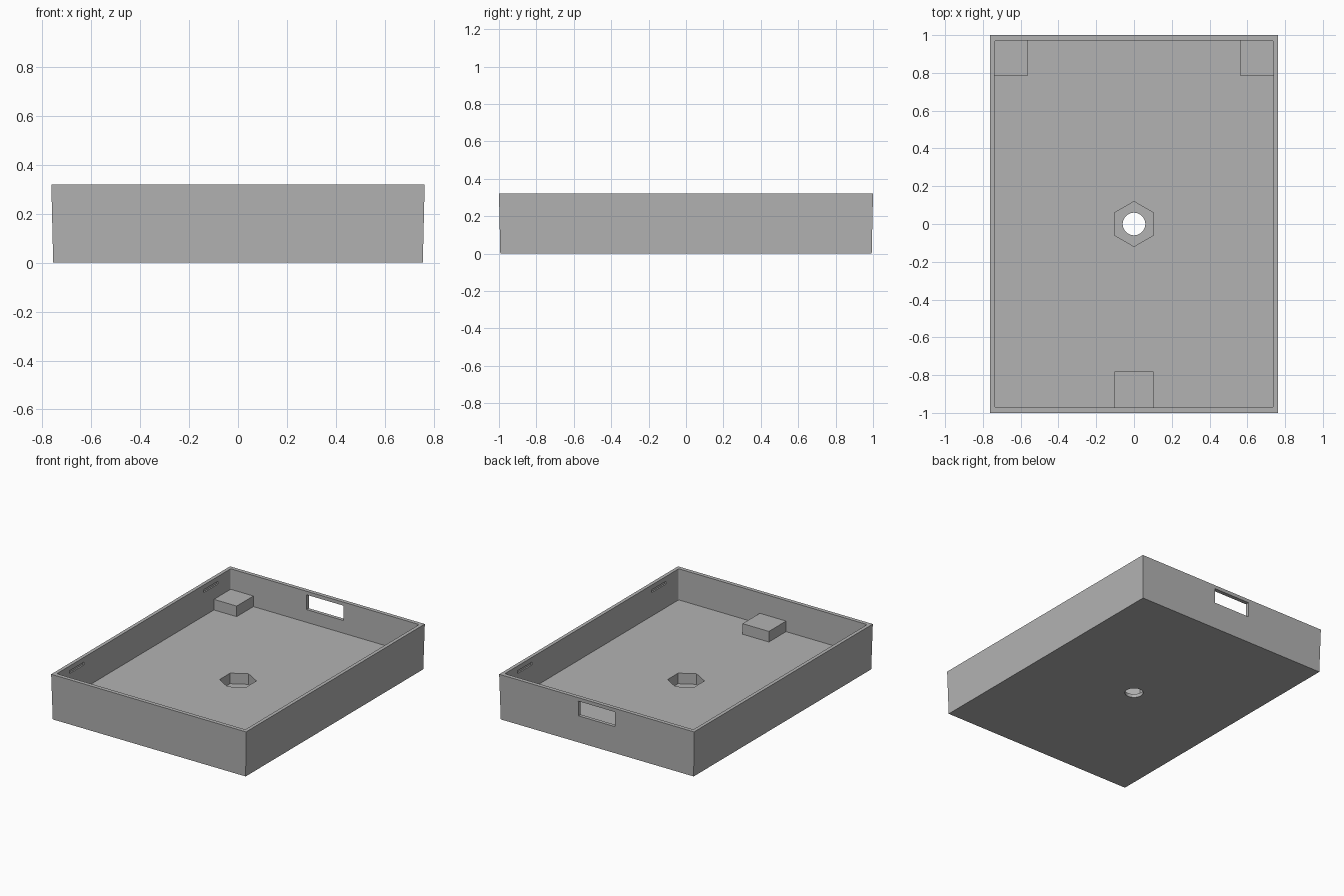
import bpy, bmesh
from mathutils import Matrix, Vector

cube = bpy.data.objects.get("Cube")
if cube:
    bpy.data.objects.remove(cube, do_unlink=True)

HEIGHT, FLOOR = 0.32, 0.1
INNER_X, INNER_Y = 0.738, 0.972

grey = bpy.data.materials.new("plain grey")
grey.use_nodes = True
colour = (0.45, 0.45, 0.45, 1)
grey.diffuse_color = colour
grey.node_tree.nodes["Principled BSDF"].inputs["Base Color"].default_value = colour


def finish(name, bm):
    bmesh.ops.recalc_face_normals(bm, faces=bm.faces)
    mesh = bpy.data.meshes.new(name)
    bm.to_mesh(mesh)
    bm.free()
    mesh.materials.append(grey)
    obj = bpy.data.objects.new(name, mesh)
    bpy.context.collection.objects.link(obj)
    return obj


def box(name, low, high, corner=0, taper=(1, 1)):
    """Box between two corners, with optional rounded uprights and a narrower foot."""
    low, high = Vector(low), Vector(high)
    centre, size = (low + high) / 2, high - low
    bm = bmesh.new()
    bmesh.ops.create_cube(bm, size=1)
    for v in bm.verts:
        if v.co.z < 0:
            v.co.x *= taper[0]
            v.co.y *= taper[1]
        v.co = centre + Vector([c * s for c, s in zip(v.co, size)])
    if corner:
        uprights = [e for e in bm.edges
                    if abs(e.verts[0].co.z - e.verts[1].co.z) > 0.1]
        bmesh.ops.bevel(bm, geom=uprights, offset=corner, segments=4,
                        profile=0.5, affect="EDGES")
    return finish(name, bm)


def prism(name, sides, radius, low, high):
    bm = bmesh.new()
    bmesh.ops.create_cone(bm, cap_ends=True, segments=sides, radius1=radius,
                          radius2=radius, depth=high - low,
                          matrix=Matrix.Translation((0, 0, (low + high) / 2)))
    return finish(name, bm)


def carve(target, cutter):
    cutter.hide_render = True
    mod = target.modifiers.new("cut", "BOOLEAN")
    mod.operation = "DIFFERENCE"
    mod.solver = "EXACT"
    mod.object = cutter
    bpy.context.view_layer.objects.active = target
    bpy.ops.object.modifier_apply(modifier=mod.name)
    bpy.data.objects.remove(cutter, do_unlink=True)


# Open tray with slightly drafted outer walls
tray = box("tray", (-0.763, -1, 0), (0.763, 1, HEIGHT), taper=(0.99, 0.993))
carve(tray, box("cavity", (-INNER_X, -INNER_Y, FLOOR), (INNER_X, INNER_Y, 0.5), corner=0.012))

# Nut pocket and bolt hole through the floor
carve(tray, prism("nut_pocket", 6, 0.119, 0.025, 0.2))
carve(tray, prism("bolt_hole", 32, 0.06, -0.1, 0.2))

# Cable opening in the back wall
carve(tray, box("cable_opening", (-0.144, 0.9, 0.19), (0.144, 1.1, 0.295)))

# Snap grooves inside the long walls
for x in (-INNER_X, INNER_X):
    for y in (-0.75, 0.75):
        carve(tray, box("snap_groove", (x - 0.01, y - 0.08, 0.266),
                        (x + 0.01, y + 0.08, 0.286)))

# Support blocks: two back corners and the middle of the front
TOP = 0.175
EDGE_X, EDGE_Y = INNER_X + 0.005, INNER_Y + 0.005
box("back_left_support", (0.56, 0.785, FLOOR - 0.01), (EDGE_X, EDGE_Y, TOP))
box("back_right_support", (-EDGE_X, 0.785, FLOOR - 0.01), (-0.56, EDGE_Y, TOP))
box("front_support", (-0.103, -EDGE_Y, FLOOR - 0.01), (0.103, -0.78, TOP))
